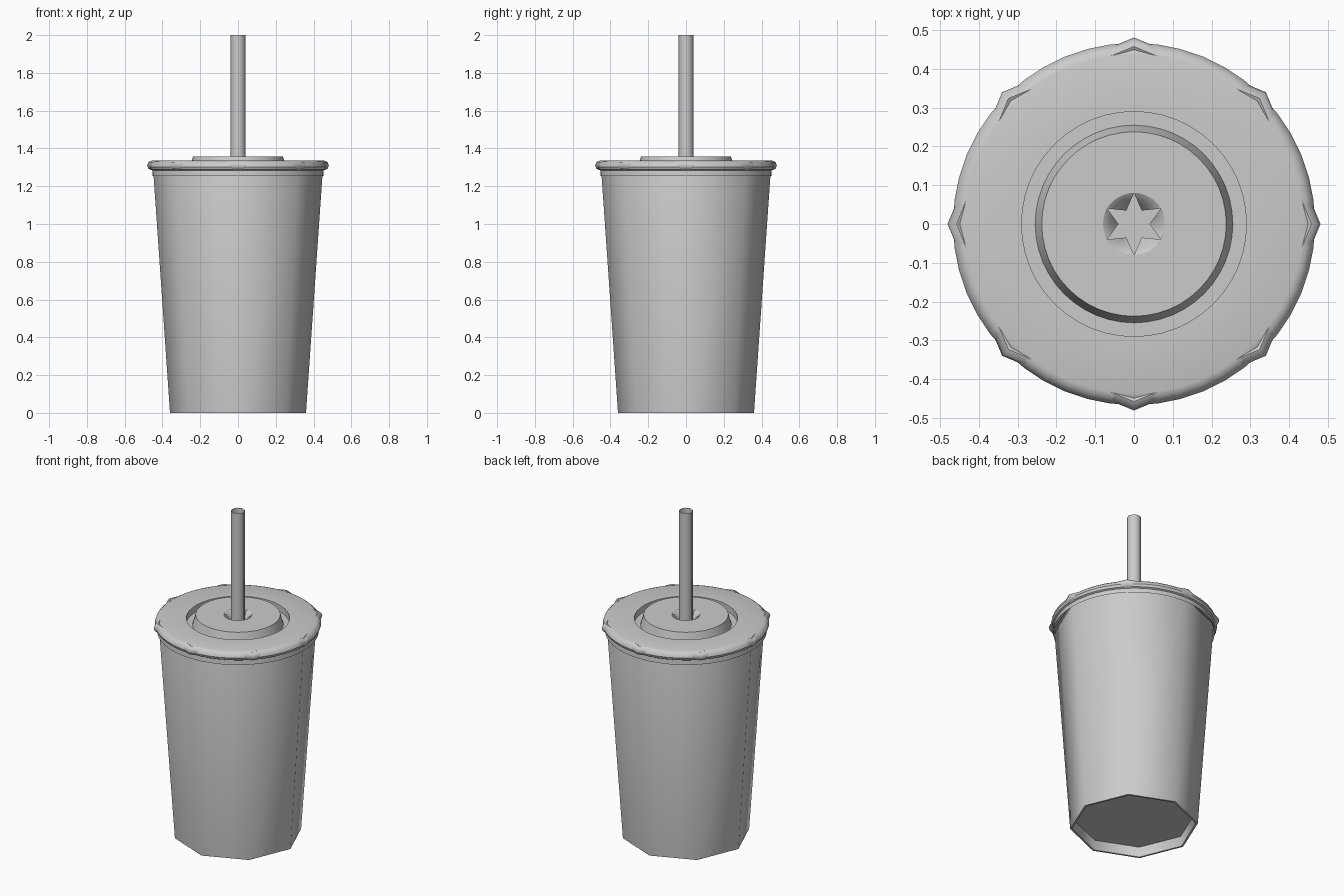
import bpy, bmesh
from math import sin, cos, pi, radians

if "Cube" in bpy.data.objects:
    bpy.data.objects.remove(bpy.data.objects["Cube"])


def finish(name, bm, angle):
    bmesh.ops.remove_doubles(bm, verts=bm.verts, dist=1e-5)
    me = bpy.data.meshes.new(name)
    bm.to_mesh(me)
    bm.free()
    ob = bpy.data.objects.new(name, me)
    bpy.context.collection.objects.link(ob)
    bpy.ops.object.select_all(action='DESELECT')
    ob.select_set(True)
    bpy.context.view_layer.objects.active = ob
    bpy.ops.object.shade_smooth_by_angle(angle=radians(angle))
    return ob


def lathe(name, profile, sides, angle=50, cap_first=False):
    """Revolve (radius, z) points about z; optionally cap the first ring."""
    bm = bmesh.new()
    rings = [[bm.verts.new((r * cos(2 * pi * i / sides), r * sin(2 * pi * i / sides), z))
              for i in range(sides)] for r, z in profile]
    for a, b in zip(rings, rings[1:]):
        for i in range(sides):
            j = (i + 1) % sides
            bm.faces.new((a[i], a[j], b[j], b[i]))
    if cap_first:
        bm.faces.new(list(reversed(rings[0])))
    return finish(name, bm, angle)


# Eight-sided cup with recessed floor and rolled lip
lip = [(0.458 + 0.023 * cos(a), 1.31 + 0.025 * sin(a))
       for a in [radians(180 - 45 * k) for k in range(8)]]
cup = [(0.342, 0.06), (0.348, 0.0), (0.36, 0.0), (0.448, 1.27)] + lip
lathe("cup", cup, 8, 50, cap_first=True)

# Round lid: skirt, bead, flat top, groove and raised centre
TOP = 1.357
lid = [(0.454, 1.255), (0.452, 1.283), (0.461, 1.288), (0.467, 1.303),
       (0.462, 1.32), (0.45, 1.331), (0.437, 1.335), (0.29, 1.335),
       (0.29, 1.295), (0.255, 1.295), (0.238, TOP), (0.08, TOP)]
lathe("lid", lid, 48, 35)

# Six bent flaps leaving a star-shaped straw opening
bm = bmesh.new()
N, ROWS = 8, 5
for k in range(6):
    mid = k * pi / 3
    rows = []
    for s in range(ROWS + 1):
        t = s / ROWS
        row = []
        for i in range(N + 1):
            a = mid - pi / 6 + pi / 3 * i / N
            x = 0.08 * cos(a) * (1 - t) + 0.04 * cos(mid) * t
            y = 0.08 * sin(a) * (1 - t) + 0.04 * sin(mid) * t
            d = (0.08 - (x * x + y * y) ** 0.5) / 0.04
            row.append(bm.verts.new((x, y, TOP - 0.05 * max(d, 0) ** 1.4)))
        rows.append(row)
    for a, b in zip(rows, rows[1:-1]):
        for i in range(N):
            bm.faces.new((a[i], a[i + 1], b[i + 1], b[i]))
    tip = rows[-1][0]
    for v in rows[-1][1:]:
        bm.verts.remove(v)
    for i in range(N):
        bm.faces.new((rows[-2][i], rows[-2][i + 1], tip))
finish("straw_hole_flaps", bm, 60)

# Thin open straw
lathe("straw", [(0.04, 0.07), (0.04, 2.0)], 8, 50)
